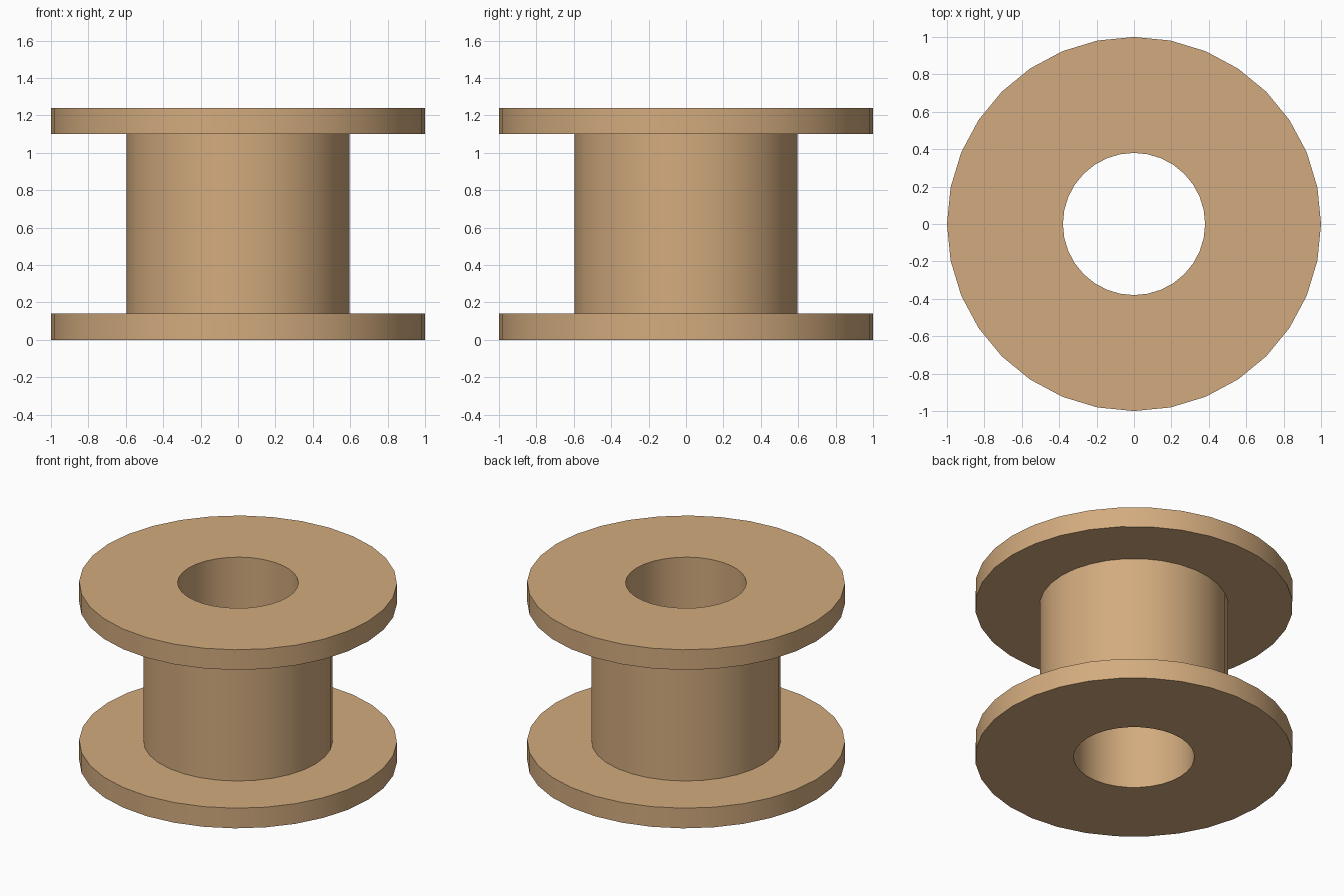
import bpy
import bmesh
import math
from mathutils import Vector

SIDES = 32
HOLE, CORE, RIM = 0.38, 0.595, 1.0
FLANGE, HEIGHT = 0.14, 1.24

cube = bpy.data.objects.get("Cube")
if cube:
    bpy.data.objects.remove(cube, do_unlink=True)

# Light wood
wood = bpy.data.materials.new("light_wood")
wood.use_nodes = True
colour = (0.65, 0.41, 0.21, 1)
wood.diffuse_color = colour
bsdf = next(n for n in wood.node_tree.nodes if n.type == "BSDF_PRINCIPLED")
bsdf.inputs["Base Color"].default_value = colour

# Spool: closed cross-section of bore, core and two flanges, spun about z
profile = [
    (HOLE, 0), (RIM, 0), (RIM, FLANGE), (CORE, FLANGE),
    (CORE, HEIGHT - FLANGE), (RIM, HEIGHT - FLANGE), (RIM, HEIGHT), (HOLE, HEIGHT),
]
bm = bmesh.new()
verts = [bm.verts.new((r, 0, z)) for r, z in profile]
edges = [bm.edges.new((a, b)) for a, b in zip(verts, verts[1:] + verts[:1])]
bmesh.ops.spin(bm, geom=verts + edges, cent=Vector(), axis=Vector((0, 0, 1)),
               angle=math.tau, steps=SIDES, use_duplicate=False)
bmesh.ops.remove_doubles(bm, verts=bm.verts[:], dist=0.0001)
bmesh.ops.recalc_face_normals(bm, faces=bm.faces[:])

mesh = bpy.data.meshes.new("spool")
bm.to_mesh(mesh)
bm.free()
mesh.materials.append(wood)
spool = bpy.data.objects.new("spool", mesh)
bpy.context.collection.objects.link(spool)

# Smooth round walls, crisp rims
bpy.ops.object.select_all(action="DESELECT")
spool.select_set(True)
bpy.context.view_layer.objects.active = spool
bpy.ops.object.shade_smooth_by_angle(angle=math.radians(30))
